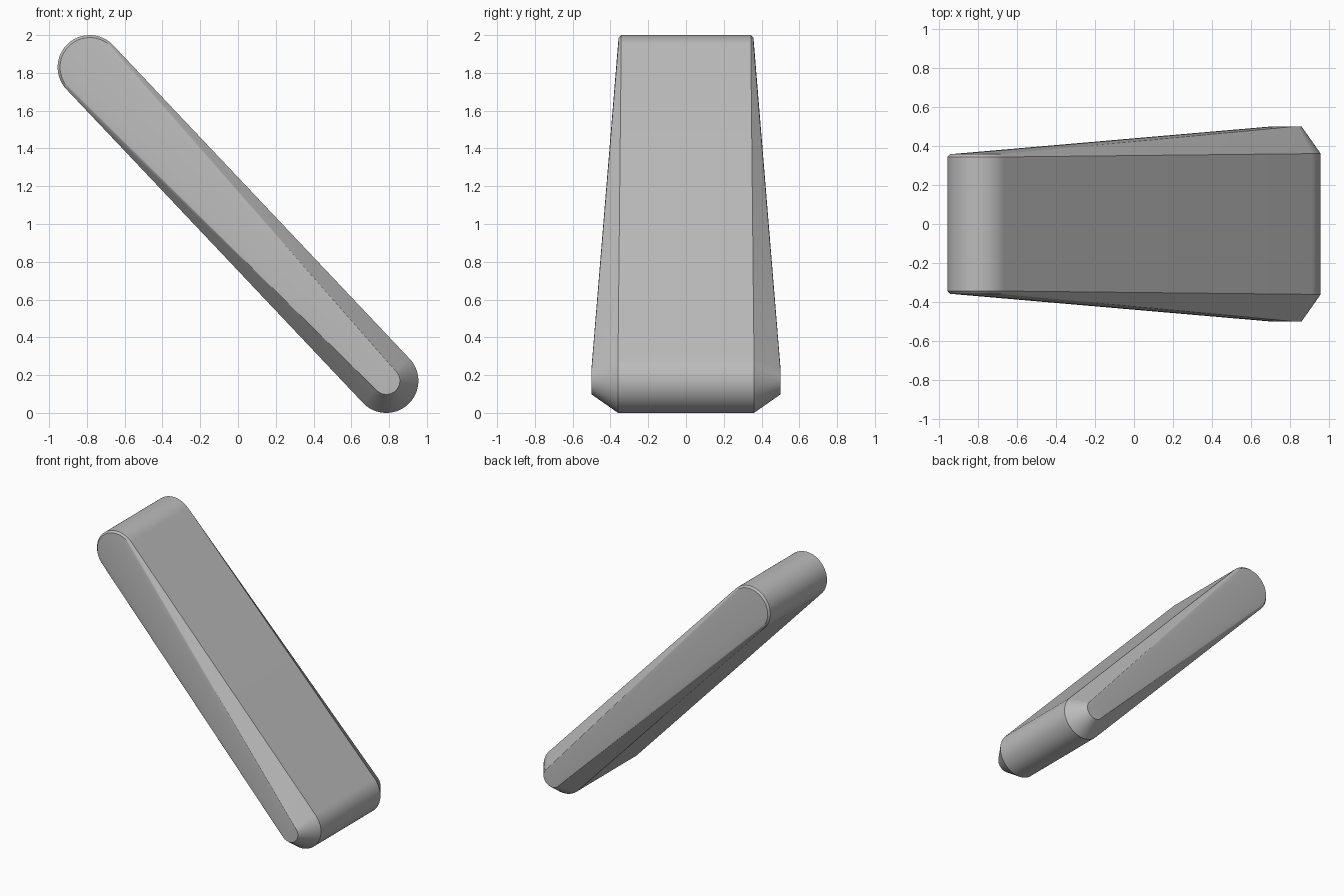
import bpy, bmesh, math

default = bpy.data.objects.get("Cube")
if default:
    bpy.data.objects.remove(default, do_unlink=True)

# Plain grey material
grey = bpy.data.materials.new("plain grey")
grey.use_nodes = True
colour = (0.5, 0.5, 0.5, 1)
grey.diffuse_color = colour
grey.node_tree.nodes["Principled BSDF"].inputs["Base Color"].default_value = colour

SEGMENTS = 96
TOP = (-0.785, 1.83)
FOOT = (0.785, 0.17)
# Rings on each side: centre (x, z), radius, half width in y
RINGS = [
    (TOP, 0.17, 0.343),    # rounded upper end
    (TOP, 0.157, 0.357),   # small chamfer at the upper end
    (FOOT, 0.17, 0.36),    # rounded lower end
    (FOOT, 0.072, 0.5),    # narrow tip of the flared lower end
]


def add_ring(bm, centre, radius, y):
    for i in range(SEGMENTS):
        a = math.tau * i / SEGMENTS
        bm.verts.new((centre[0] + radius * math.cos(a), y,
                      centre[1] + radius * math.sin(a)))


# Slanted bar: the convex skin stretched over the mirrored rings
bm = bmesh.new()
for centre, radius, half_width in RINGS:
    for side in (-1, 1):
        add_ring(bm, centre, radius, side * half_width)
hull = bmesh.ops.convex_hull(bm, input=bm.verts[:])
loose = [v for v in bm.verts if not v.link_faces]
bmesh.ops.delete(bm, geom=loose, context='VERTS')
bmesh.ops.dissolve_limit(bm, angle_limit=math.radians(0.1),
                         verts=bm.verts[:], edges=bm.edges[:])
bmesh.ops.recalc_face_normals(bm, faces=bm.faces[:])

mesh = bpy.data.meshes.new("slanted_bar")
bm.to_mesh(mesh)
bm.free()
mesh.materials.append(grey)
bar = bpy.data.objects.new("slanted_bar", mesh)
bpy.context.collection.objects.link(bar)

# Smooth rounds, crisp long edges
bpy.ops.object.select_all(action='DESELECT')
bar.select_set(True)
bpy.context.view_layer.objects.active = bar
bpy.ops.object.shade_smooth_by_angle(angle=math.radians(22))
